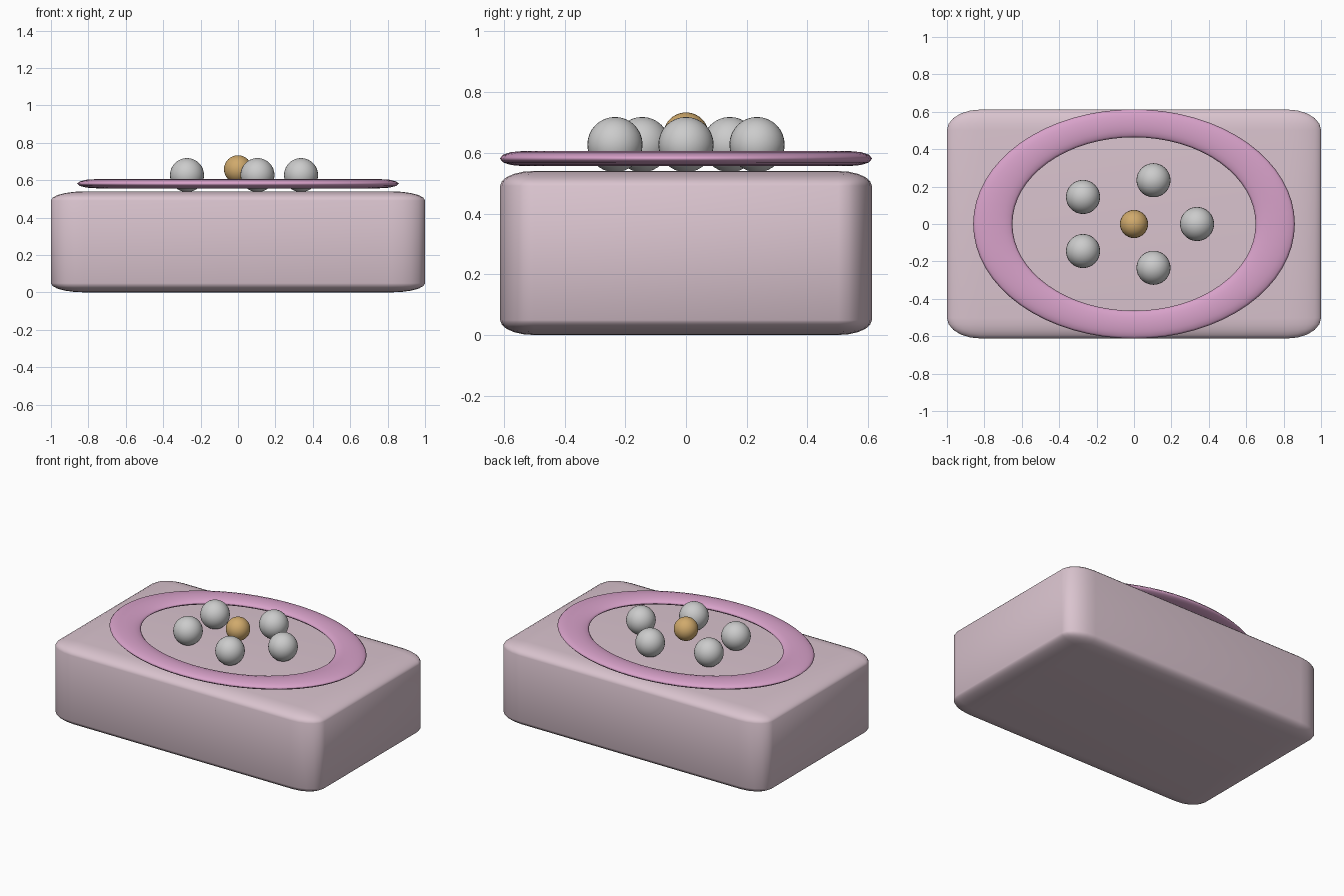
import bpy
from math import cos, sin, tau

if "Cube" in bpy.data.objects:
    bpy.data.objects.remove(bpy.data.objects["Cube"])


def paint(obj, name, rgb):
    mat = bpy.data.materials.get(name) or bpy.data.materials.new(name)
    mat.diffuse_color = (*rgb, 1)
    mat.use_nodes = True
    mat.node_tree.nodes["Principled BSDF"].inputs["Base Color"].default_value = mat.diffuse_color
    obj.data.materials.append(mat)


def ball(name, loc, radius, mat, rgb):
    bpy.ops.mesh.primitive_uv_sphere_add(segments=32, ring_count=16, radius=radius, location=loc)
    obj = bpy.context.object
    obj.name = name
    bpy.ops.object.shade_smooth()
    paint(obj, mat, rgb)


# Box body: bevelled cube, stretched afterwards so the rounding stretches too
bpy.ops.mesh.primitive_cube_add(size=2, location=(0, 0, 0.27))
body = bpy.context.object
body.name = "box_body"
body.scale = (1, 0.612, 0.27)
bevel = body.modifiers.new("Rounding", 'BEVEL')
bevel.width = 0.18
bevel.segments = 5
bpy.ops.object.shade_smooth()
paint(body, "pale_pink", (0.70, 0.55, 0.62))

# Flattened oval ring floating just over the lid
bpy.ops.mesh.primitive_torus_add(major_radius=0.755, minor_radius=0.105,
                                 major_segments=64, minor_segments=12,
                                 location=(0, 0, 0.581))
ring = bpy.context.object
ring.name = "oval_ring"
ring.scale = (1, 0.713, 0.235)
bpy.ops.object.shade_smooth()
paint(ring, "rose_pink", (0.69, 0.36, 0.59))

# Five pearls on an oval around a gold centre bead
for i in range(5):
    a = tau * i / 5
    ball(f"pearl_{i + 1}", (0.337 * cos(a), 0.246 * sin(a), 0.627), 0.091,
         "pearl", (0.72, 0.70, 0.72))
ball("centre_bead", (0, 0, 0.658), 0.075, "gold", (0.63, 0.40, 0.15))
